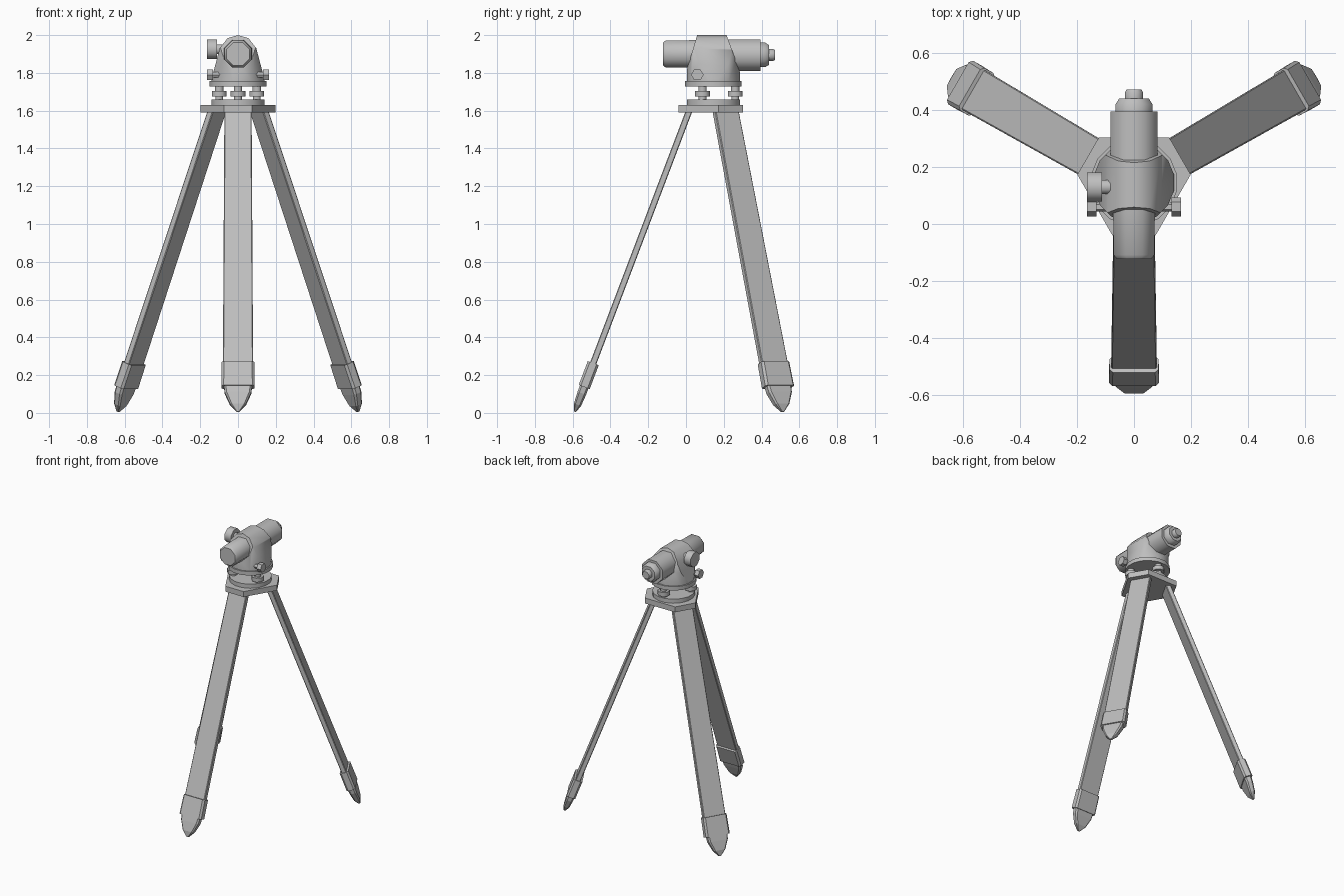
import bpy, bmesh, math
from mathutils import Matrix, Vector

cube = bpy.data.objects.get("Cube")
if cube:
    bpy.data.objects.remove(cube)

CY = 0.145            # vertical axis of the tripod
GREY = (0.52, 0.52, 0.52, 1)
grey = bpy.data.materials.new("neutral_grey")
grey.use_nodes = True
grey.diffuse_color = GREY
grey.node_tree.nodes["Principled BSDF"].inputs["Base Color"].default_value = GREY


def loft(name, rings, matrix=Matrix(), smooth=0):
    """Skin a list of equal-length point rings and cap both ends."""
    bm = bmesh.new()
    loops = [[bm.verts.new(matrix @ Vector(p)) for p in ring] for ring in rings]
    n = len(loops[0])
    for a, b in zip(loops, loops[1:]):
        for i in range(n):
            j = (i + 1) % n
            bm.faces.new((a[i], a[j], b[j], b[i]))
    bm.faces.new(loops[0])
    bm.faces.new(loops[-1])
    bmesh.ops.recalc_face_normals(bm, faces=bm.faces)
    mesh = bpy.data.meshes.new(name)
    bm.to_mesh(mesh)
    bm.free()
    mesh.materials.append(grey)
    obj = bpy.data.objects.new(name, mesh)
    bpy.context.collection.objects.link(obj)
    if smooth:
        bpy.ops.object.select_all(action='DESELECT')
        obj.select_set(True)
        bpy.context.view_layer.objects.active = obj
        bpy.ops.object.shade_smooth_by_angle(angle=math.radians(smooth))
    return obj


def turned(name, profile, origin, axis='Z', sides=8, smooth=48):
    """Lathe a (radius, distance) profile along an axis through origin."""
    step = 2 * math.pi / sides
    rings = [[(r * math.cos((i + .5) * step), r * math.sin((i + .5) * step), d)
              for i in range(sides)] for r, d in profile]
    turn = {'Z': Matrix(), 'Y': Matrix.Rotation(-math.pi / 2, 4, 'X'),
            'X': Matrix.Rotation(math.pi / 2, 4, 'Y')}[axis]
    return loft(name, rings, Matrix.Translation(origin) @ turn, smooth)


def slab(w, t, s, c):
    """Chamfered rectangle of half-width w and half-thickness t."""
    return [(t, w - c, s), (t - c, w, s), (c - t, w, s), (-t, w - c, s),
            (-t, c - w, s), (c - t, -w, s), (t - c, -w, s), (t, c - w, s)]


# Legs, each with a collar and a pointed shoe
tilt = Matrix.Rotation(math.atan(0.38), 4, 'Y')
for side, angle in (("front", -90), ("back_left", 30), ("back_right", 150)):
    place = (Matrix.Translation((0, CY, 0)) @ Matrix.Rotation(math.radians(angle), 4, 'Z')
             @ Matrix.Translation((0.128, 0, 1.6)) @ tilt.inverted())
    loft(side + "_leg", [slab(.072, .017, 0, .004), slab(.08, .017, -1.45, .004)], place)
    loft(side + "_collar", [slab(.086, .031, -1.43, .012),
                            slab(.088, .031, -1.565, .012)], place)
    loft(side + "_shoe", [slab(.076, .024, -1.55, .01), slab(.07, .024, -1.6, .01),
                          slab(.042, .02, -1.665, .008), slab(.008, .006, -1.705, .002)],
         place)

# Tripod head: triangle with cut corners
corners = []
for angle in (-90, 30, 150):
    spin = Matrix.Rotation(math.radians(angle), 3, 'Z')
    corners += [spin @ Vector((.186, y, 0)) for y in (-.075, .075)]
loft("tripod_head", [[p + Vector((0, CY, z)) for p in corners] for z in (1.59, 1.63)])

# Levelling base with three foot screws
turned("base_plate", [(.143, 1.625), (.143, 1.66)], (0, CY, 0), sides=16)
turned("upper_plate", [(.153, 1.728), (.153, 1.757)], (0, CY, 0), sides=16)
for i, angle in enumerate((90, 210, 330)):
    a = math.radians(angle)
    at = (.115 * math.cos(a), CY + .115 * math.sin(a), 0)
    turned(f"foot_screw_{i + 1}", [(.022, 1.655), (.022, 1.675), (.042, 1.675),
           (.042, 1.705), (.024, 1.705), (.024, 1.735)], at)

# Housing: arched block with sloping ends, trimmed to the round base
half = [(.145, 1.75), (.118, 1.85), (.097, 1.93), (.055, 1.984), (0, 2.0)]
arch = half + [(-x, z) for x, z in half[-2::-1]]
housing = loft("housing", [[(x, CY - .008 * (z - 1.75) / .25 + e * (.078 + (2 - z) * .33), z)
                            for x, z in arch] for e in (-1, 1)], smooth=40)
trim = turned("housing_trim", [(.143, 1.74), (.143, 2.1)], (0, CY, 0), sides=16)
trim.hide_render = True
trim.hide_set(True)
cut = housing.modifiers.new("round_trim", 'BOOLEAN')
cut.operation = 'INTERSECT'
cut.object = trim
cut.solver = 'EXACT'
bpy.context.view_layer.update()
bounds = bpy.context.evaluated_depsgraph_get()
trimmed = bpy.data.meshes.new_from_object(housing.evaluated_get(bounds))
housing.modifiers.clear()
housing.data = trimmed
bpy.data.objects.remove(trim)

# Telescope: objective barrel, rear barrel and eyepiece
turned("objective_barrel", [(.066, -.122), (.077, -.108), (.08, .1)], (0, 0, 1.9), 'Y')
turned("rear_barrel", [(.09, .18), (.09, .395)], (0, 0, 1.893), 'Y')
turned("eyepiece", [(.07, .39), (.07, .42), (.056, .44), (.034, .44), (.034, .462),
                    (.028, .472)], (0, 0, 1.895), 'Y')

# Focus knob on the right side
turned("focus_knob", [(.055, -.165), (.055, -.112), (.027, -.112), (.027, -.06)],
       (0, .13, 1.925), 'X')

# Fine adjustment knobs on both sides
for side, e in (("left", 1), ("right", -1)):
    turned(side + "_adjuster", [(.017, e * .08), (.017, e * .132), (.033, e * .132),
           (.033, e * .165)], (0, .06, 1.79), 'X', sides=6, smooth=0)
